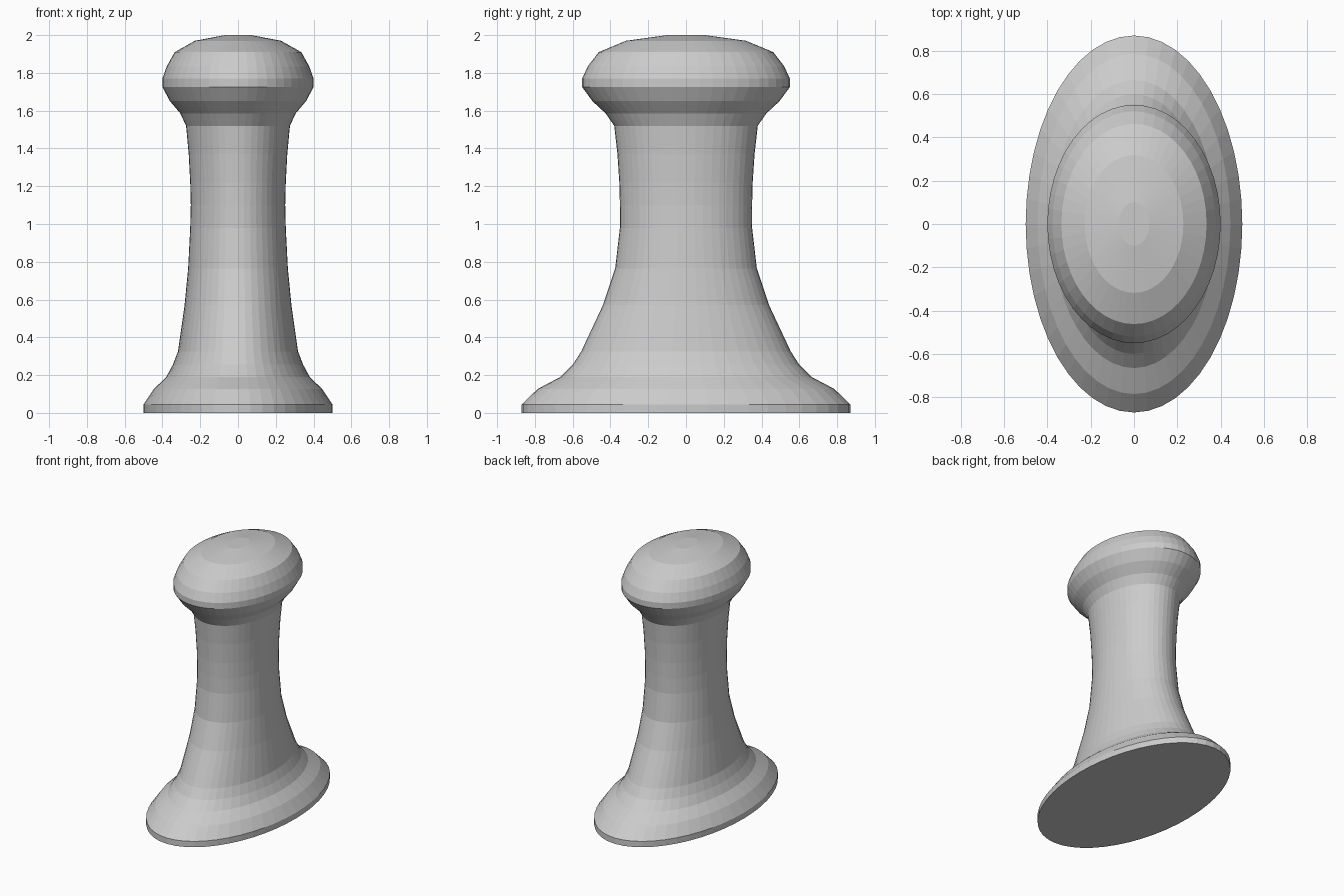
import bpy, bmesh
from math import cos, sin, pi

SEGMENTS = 48

# Lofted profile: (height, half width in x, half depth in y)
PROFILE = [
    # foot
    (0.00, 0.50, 0.87), (0.045, 0.50, 0.87), (0.127, 0.445, 0.785),
    (0.19, 0.38, 0.665), (0.255, 0.345, 0.60), (0.325, 0.318, 0.555),
    # waisted stem
    (0.57, 0.283, 0.44), (0.765, 0.264, 0.375), (0.98, 0.253, 0.35),
    (1.10, 0.25, 0.35), (1.22, 0.253, 0.353), (1.37, 0.261, 0.363),
    (1.52, 0.275, 0.38),
    # rounded head
    (1.585, 0.305, 0.425), (1.65, 0.36, 0.495), (1.725, 0.40, 0.55),
    (1.77, 0.40, 0.55), (1.835, 0.377, 0.52), (1.91, 0.335, 0.462),
    (1.97, 0.228, 0.318), (2.00, 0.07, 0.10),
]


def loft_ellipses(name, profile):
    bm = bmesh.new()
    rings = []
    for z, rx, ry in profile:
        rings.append([bm.verts.new((rx * cos(2 * pi * i / SEGMENTS),
                                    ry * sin(2 * pi * i / SEGMENTS), z))
                      for i in range(SEGMENTS)])
    for low, high in zip(rings, rings[1:]):
        for i in range(SEGMENTS):
            j = (i + 1) % SEGMENTS
            bm.faces.new((low[i], low[j], high[j], high[i]))
    bm.faces.new(rings[0][::-1])
    bm.faces.new(rings[-1])
    mesh = bpy.data.meshes.new(name)
    bm.to_mesh(mesh)
    bm.free()
    obj = bpy.data.objects.new(name, mesh)
    bpy.context.collection.objects.link(obj)
    return obj


# One continuous flat-faced body: foot, stem and head
loft_ellipses("oval_handle", PROFILE)
